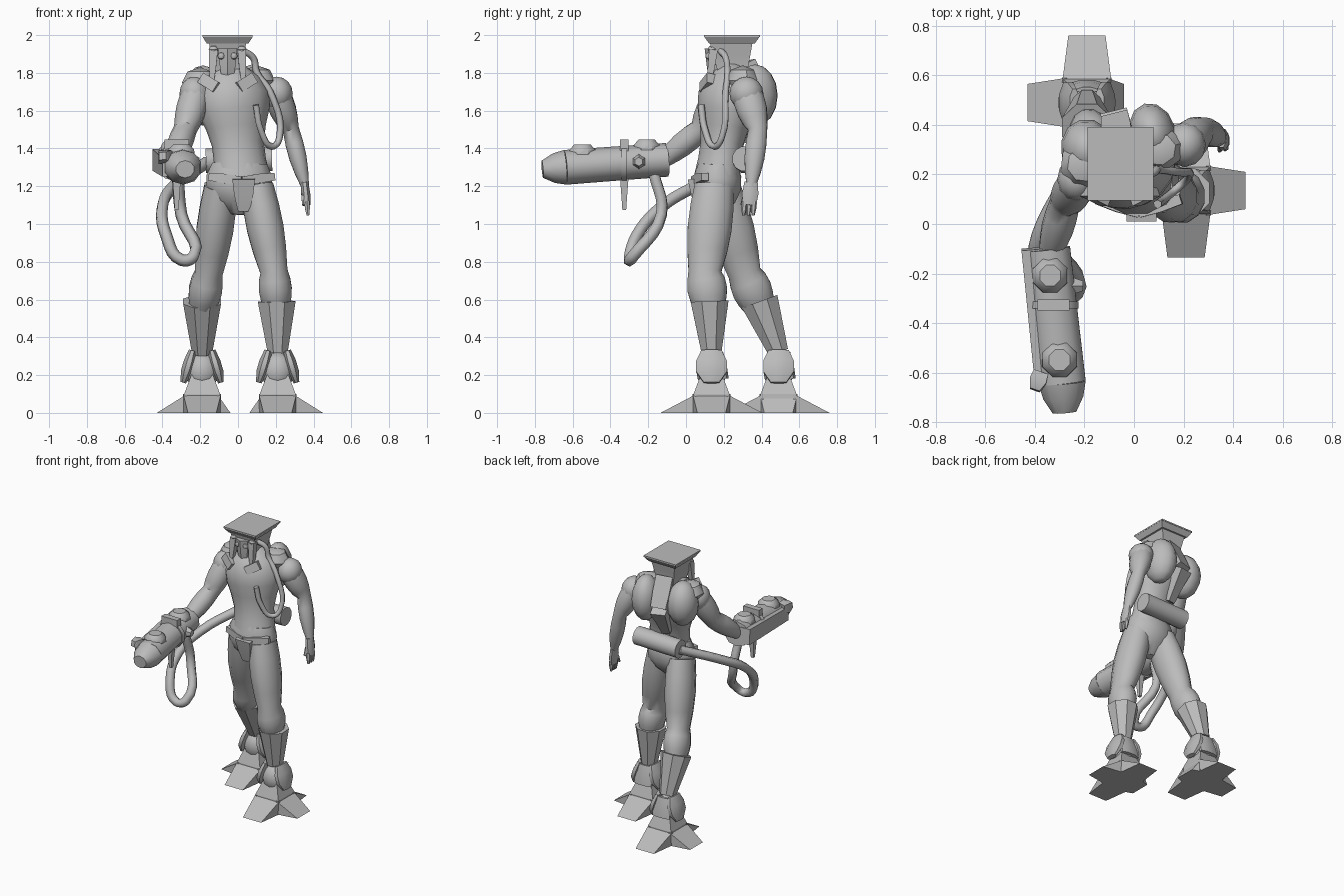
import bpy, bmesh, math
from mathutils import Vector, Matrix

if "Cube" in bpy.data.objects:
    bpy.data.objects.remove(bpy.data.objects["Cube"], do_unlink=True)

SHADE = 0.5
grey = bpy.data.materials.new("plain_grey")
grey.use_nodes = True
grey.diffuse_color = (SHADE, SHADE, SHADE, 1)
grey.node_tree.nodes["Principled BSDF"].inputs["Base Color"].default_value = grey.diffuse_color
parts = []
ALONG_X, ALONG_Y, UP = Vector((1, 0, 0)), Vector((0, 1, 0)), Vector((0, 0, 1))
TWIST = 0.27
SHOULDER_LINE = Vector((math.cos(TWIST), math.sin(TWIST), 0))


def finish(name, bm):
    bmesh.ops.recalc_face_normals(bm, faces=bm.faces)
    mesh = bpy.data.meshes.new(name)
    bm.to_mesh(mesh)
    bm.free()
    mesh.materials.append(grey)
    ob = bpy.data.objects.new(name, mesh)
    bpy.context.collection.objects.link(ob)
    parts.append(ob)


def skin(name, path, widths, depth, sides, across):
    """Skin a closed tube over a path; depth is the ratio of thickness to width."""
    bm = bmesh.new()
    grow = 1 / math.cos(math.pi / sides) if sides < 10 else 1
    loops = []
    for i, (centre, width) in enumerate(zip(path, widths)):
        tangent = (path[min(i + 1, len(path) - 1)] - path[max(i - 1, 0)]).normalized()
        u = (across - tangent * across.dot(tangent)).normalized()
        v = tangent.cross(u) * depth
        angles = [math.tau * (k + 0.5) / sides for k in range(sides)]
        loops.append([bm.verts.new(centre + grow * width * (u * math.cos(a) + v * math.sin(a)))
                      for a in angles])
    for low, high in zip(loops, loops[1:]):
        for k in range(sides):
            j = (k + 1) % sides
            bm.faces.new((low[k], low[j], high[j], high[k]))
    bm.faces.new(loops[0][::-1])
    bm.faces.new(loops[-1])
    finish(name, bm)


def column(name, start, end, widths, depth=1, sides=12, across=ALONG_X):
    """Straight part with evenly spaced half-widths."""
    start, end = Vector(start), Vector(end)
    last = len(widths) - 1
    path = [start.lerp(end, i / last) for i in range(len(widths))]
    skin(name, path, widths, depth, sides, across)


def limb(name, joints, radii, bulge, depth):
    """Jointed limb whose muscles swell between the joints."""
    path, widths, steps = [], [], 4
    joints = [Vector(j) for j in joints]
    for i in range(len(joints) - 1):
        for k in range(steps):
            t = k / steps
            path.append(joints[i].lerp(joints[i + 1], t))
            widths.append(radii[i] * (1 - t) + radii[i + 1] * t + bulge * math.sin(math.pi * t))
    skin(name, path + joints[-1:], widths + radii[-1:], depth, 12, ALONG_X)


def ball(name, centre, radii, twist=0, segments=12):
    bm = bmesh.new()
    place = Matrix.Translation(centre) @ Matrix.Rotation(twist, 4, 'Z') @ Matrix.Diagonal((*radii, 1))
    bmesh.ops.create_uvsphere(bm, u_segments=segments, v_segments=segments - 4, radius=1, matrix=place)
    finish(name, bm)


def hose(name, points, radius):
    curve = bpy.data.curves.new(name, 'CURVE')
    curve.dimensions = '3D'
    curve.bevel_depth, curve.bevel_resolution, curve.resolution_u = radius, 1, 5
    curve.use_fill_caps = True
    spline = curve.splines.new('BEZIER')
    spline.bezier_points.add(len(points) - 1)
    for knot, point in zip(spline.bezier_points, points):
        knot.co = point
        knot.handle_left_type = knot.handle_right_type = 'AUTO'
    curve.materials.append(grey)
    bpy.context.collection.objects.link(bpy.data.objects.new(name, curve))


def claw(name, centre, direction, reach):
    """Flat wedge running from the foot block down to the ground."""
    bm = bmesh.new()
    side = direction.cross(UP)
    for k in (-1, 1):
        for lift in (0, 0.1):
            bm.verts.new(centre + direction * 0.08 + side * k * 0.1 + UP * lift)
        bm.verts.new(centre + direction * reach + side * k * 0.075)
    bmesh.ops.convex_hull(bm, input=bm.verts)
    finish(name, bm)


def leg(side, s, hip, knee, boot_top, sole):
    limb(side + "_leg", (hip, knee, boot_top), [0.09, 0.075, 0.07], 0.018, 1.2)
    sole, boot_top = Vector(sole), Vector(boot_top)
    ankle = sole + UP * 0.22
    column(side + "_boot", ankle + UP * 0.1, boot_top + UP * 0.03, [0.053, 0.1], sides=8)
    ball(side + "_ankle", ankle, (0.09, 0.08, 0.1))
    for k in (-1, 1):
        column(side + "_ankle_guard", ankle + ALONG_X * k * 0.1 - UP * 0.06,
               ankle + ALONG_X * k * 0.05 + UP * 0.11, [0.015, 0.03, 0.03, 0.02], depth=2.7, sides=8)
    column(side + "_heel_guard", ankle + ALONG_Y * 0.07 - UP * 0.04,
           ankle + ALONG_Y * 0.05 + UP * 0.1, [0.07, 0.07, 0.04], depth=0.3, sides=8)
    column(side + "_foot_base", sole, sole + UP * 0.1, [0.1, 0.095], sides=4)
    column(side + "_foot_top", sole + UP * 0.1, ankle, [0.095, 0.05], sides=4)
    reaches = ((ALONG_X * s, 0.24), (ALONG_X * -s, 0.15), (ALONG_Y, 0.27), (-ALONG_Y, 0.27))
    for direction, reach in reaches:
        claw(side + "_claw", sole, direction, reach)


# Body, turned a little so the left shoulder sits back
column("torso", (0.02, 0.165, 1.25), (-0.05, 0.25, 1.85),
       [0.15, 0.14, 0.14, 0.16, 0.19, 0.2, 0.16, 0.06], depth=0.8, sides=16, across=SHOULDER_LINE)
column("pelvis", (0, 0.16, 1.05), (0.01, 0.17, 1.32), [0.05, 0.14, 0.18, 0.18, 0.15], depth=0.72)
column("loin_plate", (0.03, 0.07, 1.07), (0.03, 0.045, 1.24), [0.03, 0.05, 0.06], depth=0.6, sides=4)
for s in (-1, 1):
    column("belt_flap", (0.02, 0.045, 1.23), (0.02 + s * 0.17, 0.1, 1.25), [0.02, 0.025, 0.02],
           sides=4, across=ALONG_Y)

# Legs with boots and clawed feet
leg("left", 1, (0.1, 0.15, 1.2), (0.19, 0.1, 0.75), (0.205, 0.125, 0.56), (0.21, 0.135, 0))
leg("right", -1, (-0.09, 0.18, 1.2), (-0.155, 0.31, 0.74), (-0.19, 0.39, 0.56), (-0.19, 0.49, 0))

# Arms and hand
limb("left_arm", ((0.2, 0.32, 1.7), (0.28, 0.38, 1.5), (0.355, 0.345, 1.2)), [0.07, 0.045, 0.022], 0.014, 1.15)
limb("right_arm", ((-0.22, 0.18, 1.7), (-0.28, 0.08, 1.5), (-0.34, -0.12, 1.34)), [0.075, 0.062, 0.045], 0.012, 1)
ball("left_shoulder", (0.205, 0.32, 1.69), (0.085, 0.09, 0.09))
ball("right_shoulder", (-0.23, 0.18, 1.69), (0.08, 0.09, 0.09))
column("left_palm", (0.352, 0.345, 1.22), (0.365, 0.335, 1.1), [0.02, 0.024, 0.02], depth=1.8, sides=8)
for y in (0.31, 0.335, 0.36):
    column("left_finger", (0.365, y, 1.12), (0.37, y - 0.005, 1.045), [0.014, 0.013, 0.007], sides=6)
column("left_thumb", (0.355, 0.33, 1.18), (0.345, 0.295, 1.1), [0.014, 0.013, 0.007], sides=6)

# Twin-lobed pack and its spine
ball("left_pack_lobe", (0.075, 0.365, 1.68), (0.095, 0.125, 0.165), TWIST)
ball("right_pack_lobe", (-0.185, 0.3, 1.68), (0.11, 0.125, 0.16), TWIST)
ball("left_collar_yoke", (0.1, 0.3, 1.76), (0.1, 0.09, 0.08), TWIST, segments=8)
ball("right_collar_yoke", (-0.2, 0.24, 1.75), (0.1, 0.1, 0.08), TWIST, segments=8)
column("lower_spine", (-0.055, 0.3, 1.44), (-0.07, 0.41, 1.65), [0.03, 0.04, 0.055], sides=4, across=SHOULDER_LINE)
column("upper_spine", (-0.07, 0.41, 1.65), (-0.055, 0.31, 1.85), [0.055, 0.06, 0.06], depth=0.8, sides=4,
       across=SHOULDER_LINE)

# Tank across the back of the waist
column("waist_tank", (-0.17, 0.31, 1.335), (0.18, 0.31, 1.345), [0.067, 0.067], across=ALONG_Y)

# Head and flat cap
column("head", (-0.055, 0.25, 1.74), (-0.055, 0.24, 1.97), [0.072, 0.07, 0.085, 0.1], depth=1.15, sides=4)
column("cap_brim", (-0.055, 0.243, 1.955), (-0.055, 0.243, 1.99), [0.11, 0.132], depth=1.1, sides=4)
column("cap_top", (-0.055, 0.243, 1.99), (-0.055, 0.243, 2), [0.133, 0.133], depth=1.11, sides=4)
column("muzzle", (-0.055, 0.15, 1.77), (-0.055, 0.145, 1.93), [0.03, 0.04, 0.045, 0.05], depth=0.8, sides=6)
for s in (-1, 1):
    x = -0.055 + s * 0.075
    column("cheek_tusk", (x + s * 0.01, 0.12, 1.72), (x, 0.145, 1.92), [0.007, 0.018, 0.023], sides=4)
    ball("brow_knob", (x, 0.14, 1.925), (0.025, 0.025, 0.022), segments=8)
    ball("eye", (-0.055 + s * 0.033, 0.122, 1.89), (0.02, 0.02, 0.02), segments=8)
    column("collar_pad", (x - s * 0.02, 0.1, 1.72), (x + s * 0.06, 0.14, 1.77), [0.03, 0.03],
           sides=4, across=ALONG_Y)

# Breathing hose from the head to the chest
hose("breathing_hose", [(0.02, 0.18, 1.92), (0.08, 0.21, 1.88), (0.1, 0.22, 1.8), (0.17, 0.21, 1.7),
                        (0.22, 0.19, 1.46), (0.18, 0.15, 1.41), (0.12, 0.1, 1.5), (0.095, 0.08, 1.63)], 0.018)

# Gun
rear, mouth, tip = Vector((-0.35, -0.1, 1.34)), Vector((-0.29, -0.64, 1.3)), Vector((-0.28, -0.76, 1.29))
column("gun_body", rear, mouth, [0.097, 0.1], depth=0.92, sides=10)
column("gun_muzzle", mouth, tip, [0.1, 0.085, 0.05], depth=0.92, sides=10)
rail_shift = ALONG_X * -0.06
column("gun_side_rail", rear + rail_shift, mouth + rail_shift * 1.2, [0.044, 0.038], depth=1.3, sides=4)
column("gun_muzzle_fin", (-0.375, -0.6, 1.35), (-0.4, -0.67, 1.36), [0.03, 0.035, 0.02], sides=4)
for along in (0.2, 0.83):
    dial = rear.lerp(mouth, along) + UP * 0.06
    column("gun_dial", dial, dial + UP * 0.055, [0.07, 0.068, 0.042], sides=8)
middle = rear.lerp(mouth, 0.42)
column("gun_clip", middle + UP * 0.05, middle + UP * 0.125, [0.065, 0.065], depth=0.33, sides=4)
column("gun_clip_band", middle + ALONG_Y * 0.015, middle - ALONG_Y * 0.015, [0.107, 0.107], depth=0.93, sides=10)
column("gun_grip", middle - UP * 0.25, middle - UP * 0.05, [0.01, 0.017, 0.025], sides=4)
column("gun_side_knob", (-0.25, -0.25, 1.33), (-0.205, -0.25, 1.33), [0.035, 0.02], sides=6, across=ALONG_Y)

# Fuel hose from the tank to the gun
hose("fuel_hose", [(-0.16, 0.31, 1.33), (-0.34, 0.05, 1.2), (-0.4, -0.13, 1.09), (-0.38, -0.26, 0.94),
                   (-0.3, -0.3, 0.81), (-0.235, -0.28, 0.83), (-0.3, -0.13, 1.05), (-0.32, -0.17, 1.27)], 0.032)

# Smooth the rounded parts and keep hard edges
bpy.ops.object.select_all(action='DESELECT')
for ob in parts:
    ob.select_set(True)
bpy.context.view_layer.objects.active = parts[0]
bpy.ops.object.shade_smooth_by_angle(angle=math.radians(42))
